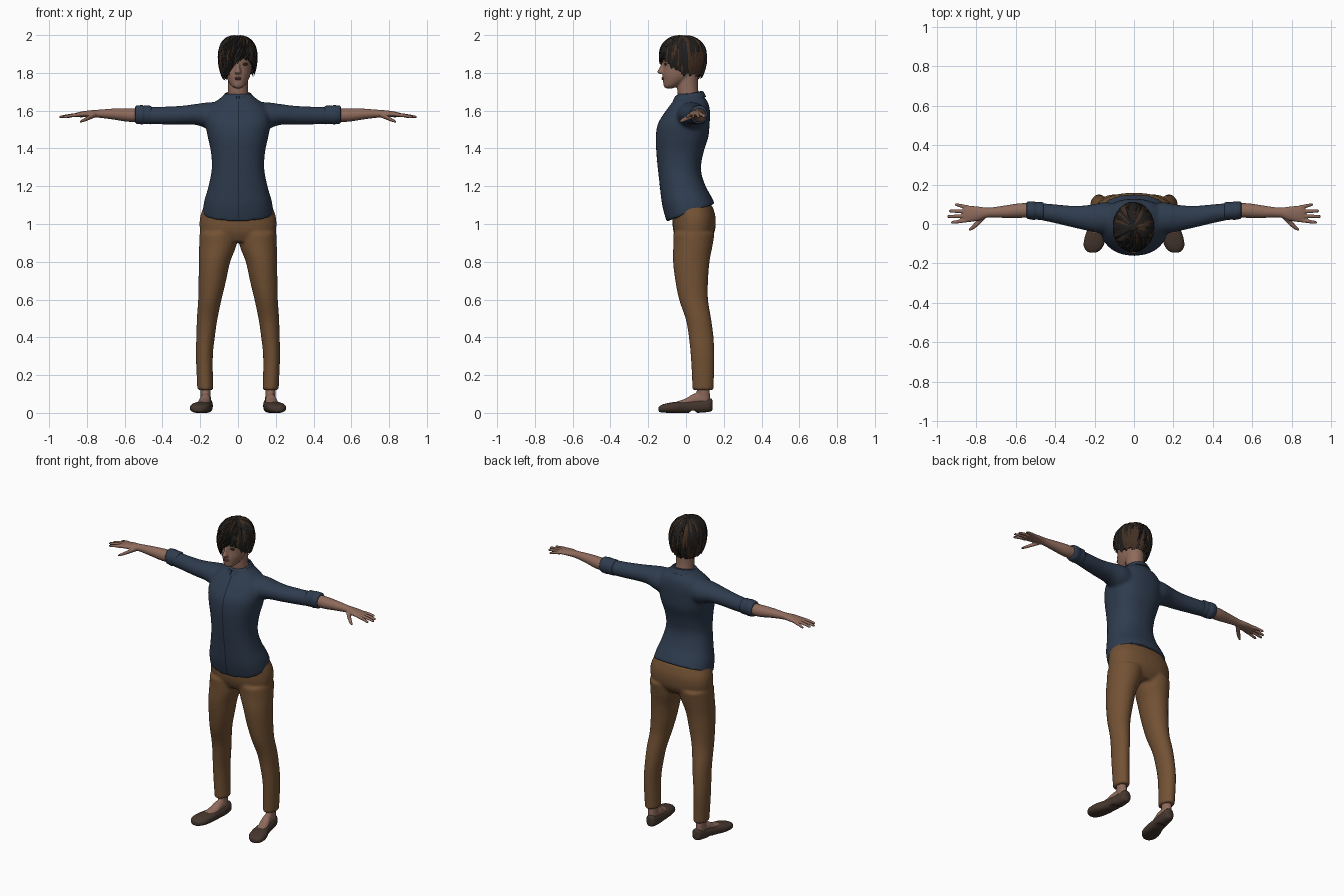
import bpy, bmesh, math, random
from mathutils import Vector, Matrix
from mathutils.bvhtree import BVHTree

if "Cube" in bpy.data.objects:
    bpy.data.objects.remove(bpy.data.objects["Cube"])

random.seed(4)


def mat(name, r, g, b):
    m = bpy.data.materials.new(name)
    m.diffuse_color = (r, g, b, 1)
    m.use_nodes = True
    m.node_tree.nodes["Principled BSDF"].inputs["Base Color"].default_value = m.diffuse_color
    return m


SHIRT = mat("navy cloth", .028, .045, .077)
SEAM = mat("dark seam", .012, .018, .03)
PANTS = mat("brown cloth", .17, .083, .034)
SKIN = mat("skin", .27, .145, .105)
SHOE = mat("shoe leather", .06, .038, .028)
HAIR = mat("dark hair", .014, .013, .012)
STREAK = mat("brown hair", .055, .028, .016)
LIP = mat("lips", .19, .075, .06)
EYE = mat("eye dark", .025, .018, .015)


def loft(bm, axis, secs, side=1, n=24, p=2.0, k=4):
    """Closed tube through sections (t, a, b, ra, rb), smoothly interpolated along an axis."""
    rows = []
    for i in range(len(secs) - 1):
        q = [secs[max(i - 1, 0)], secs[i], secs[i + 1], secs[min(i + 2, len(secs) - 1)]]
        for j in range(k):
            u = j / k
            rows.append([.5 * (2 * b + (c - a) * u + (2 * a - 5 * b + 4 * c - d) * u * u
                               + (3 * b - a - 3 * c + d) * u ** 3) for a, b, c, d in zip(*q)])
    rows.append(secs[-1])
    rings = []
    for t, a, b, ra, rb in rows:
        ring = []
        for j in range(n):
            co, si = math.cos(math.tau * j / n), math.sin(math.tau * j / n)
            u = a + ra * math.copysign(abs(co) ** (2 / p), co)
            v = b + rb * math.copysign(abs(si) ** (2 / p), si)
            x, y, z = {'z': (u, v, t), 'x': (t, u, v), 'y': (u, t, v)}[axis]
            ring.append(bm.verts.new((x * side, y, z)))
        rings.append(ring)
    for r0, r1 in zip(rings, rings[1:]):
        for j in range(n):
            bm.faces.new((r0[j], r0[j - 1], r1[j - 1], r1[j]))
    bm.faces.new(rings[0])
    bm.faces.new(rings[-1])


def finish(name, bm, mats, voxel=0, smooth=0, thick=0, recalc=True):
    """Turn a bmesh into an object; optionally fuse its shells and relax them."""
    if recalc:
        bmesh.ops.recalc_face_normals(bm, faces=bm.faces[:])
    me = bpy.data.meshes.new(name)
    bm.to_mesh(me)
    bm.free()
    ob = bpy.data.objects.new(name, me)
    bpy.context.collection.objects.link(ob)
    if voxel:
        r = ob.modifiers.new("fuse", 'REMESH')
        r.mode, r.voxel_size = 'VOXEL', voxel
    if smooth:
        s = ob.modifiers.new("relax", 'SMOOTH')
        s.factor, s.iterations = .5, smooth
    if thick:
        ob.modifiers.new("cloth", 'SOLIDIFY').thickness = thick
    if ob.modifiers:
        dg = bpy.context.evaluated_depsgraph_get()
        me = bpy.data.meshes.new_from_object(ob.evaluated_get(dg))
        ob.modifiers.clear()
        ob.data = me
    for m in mats:
        ob.data.materials.append(m)
    ob.data.shade_smooth()
    ob.data.set_sharp_from_angle(angle=math.radians(50))
    return ob


def surface_y(ob):
    """Function giving the front surface y at (x, z)."""
    tree = BVHTree.FromPolygons([v.co for v in ob.data.vertices],
                                [tuple(f.vertices) for f in ob.data.polygons])
    def hit(x, z):
        loc = tree.ray_cast(Vector((x, -1, z)), Vector((0, 1, 0)))[0]
        return loc.y if loc else 0
    return hit


# shirt: torso with tilted hem, fused with sleeves
bm = bmesh.new()
loft(bm, 'z', [(1.06, 0, .025, .188, .128), (1.13, 0, .002, .178, .127), (1.2, 0, -.018, .157, .119),
               (1.29, 0, -.035, .139, .114), (1.38, 0, -.032, .143, .125), (1.46, 0, -.021, .16, .139),
               (1.53, 0, -.012, .172, .137), (1.59, 0, .007, .168, .12), (1.635, 0, .02, .137, .1),
               (1.665, 0, .022, .095, .08), (1.69, 0, .018, .068, .066)], n=40, p=2.3)
for v in bm.verts:
    if v.co.z < 1.25:
        v.co.z += (v.co.y - .025) * .37 * (1.25 - v.co.z) / .19
for s in (-1, 1):
    loft(bm, 'x', [(.06, .03, 1.57, .07, .075), (.15, .03, 1.573, .08, .072), (.22, .03, 1.58, .068, .056),
                   (.3, .036, 1.576, .056, .05), (.4, .052, 1.574, .048, .047),
                   (.48, .064, 1.575, .043, .045)], s)
shirt = finish("shirt", bm, [SHIRT], .009, 5)

# rolled cuffs
for s in (-1, 1):
    bm = bmesh.new()
    loft(bm, 'x', [(.458, .064, 1.576, .04, .043), (.464, .065, 1.577, .046, .049),
                   (.5, .067, 1.578, .044, .048), (.504, .067, 1.578, .047, .051),
                   (.538, .07, 1.579, .044, .048), (.544, .07, 1.579, .038, .041)], s, k=2)
    finish("cuff", bm, [SHIRT])

# placket seam following the shirt front
hit = surface_y(shirt)
bm = bmesh.new()
prev = None
for i in range(41):
    z = 1.03 + i * .0155
    pair = [bm.verts.new((x, hit(x, z) - .002, z)) for x in (-.001, .006)]
    if prev:
        bm.faces.new((prev[0], prev[1], pair[1], pair[0]))
    prev = pair
finish("placket_seam", bm, [SEAM], recalc=False)

# folded collar, open at the front with two points
bm = bmesh.new()
prev = None
for i in range(41):
    a = -math.pi / 2 + .1 + (math.tau - .2) * i / 40
    c, s = math.cos(a), math.sin(a)
    tip = max(0, 1 - abs(min(i, 40 - i) - 3) / 4) * .018
    row = [bm.verts.new(q) for q in (
        (.061 * c, .015 + .066 * s, 1.69 + .014 * s),
        (.07 * c, .017 + .075 * s, 1.69 + .012 * s),
        (.088 * c, .02 + (.094 if s < 0 else .086) * s, 1.66 + .014 * s - tip))]
    if prev:
        for j in (0, 1):
            bm.faces.new((prev[j], row[j], row[j + 1], prev[j + 1]))
    prev = row
finish("collar", bm, [SHIRT], thick=.006)

# trousers: hips fused with two legs
bm = bmesh.new()
loft(bm, 'z', [(.905, 0, .038, .15, .08), (.94, 0, .042, .19, .102), (.98, 0, .043, .203, .113),
               (1.04, 0, .042, .2, .114), (1.1, 0, .03, .178, .108)], n=36, p=2.3)
for s in (-1, 1):
    loft(bm, 'z', [(.12, .173, .09, .042, .056), (.3, .178, .088, .045, .063), (.42, .17, .078, .05, .066),
                   (.5, .163, .065, .055, .068), (.6, .149, .04, .062, .077), (.7, .136, .03, .073, .087),
                   (.8, .124, .028, .083, .097), (.88, .108, .036, .098, .104),
                   (.95, .102, .042, .102, .11)], s)
finish("trousers", bm, [PANTS], .009, 4)

for s in (-1, 1):
    # shoe with flat sole
    bm = bmesh.new()
    loft(bm, 'y', [(.14, .163, .042, .012, .026), (.125, .165, .042, .03, .036), (.06, .171, .034, .037, .034),
                   (0, .181, .031, .042, .032), (-.06, .196, .028, .052, .03), (-.11, .205, .025, .05, .024),
                   (-.138, .209, .021, .03, .017), (-.145, .21, .02, .012, .009)], s, p=2.5)
    for v in bm.verts:
        v.co.z = max(v.co.z, .012 if .02 < v.co.y < .055 else 0)
    finish("shoe", bm, [SHOE])
    # bare ankle and instep
    bm = bmesh.new()
    loft(bm, 'z', [(.03, .168, .095, .026, .035), (.09, .171, .092, .027, .035), (.16, .173, .09, .029, .034)], s)
    loft(bm, 'y', [(.11, .167, .06, .022, .025), (.05, .172, .068, .028, .036), (0, .181, .052, .032, .025),
                   (-.05, .192, .043, .03, .017)], s)
    finish("foot", bm, [SKIN], .006, 3)
    # forearm, palm, fingers and thumb
    bm = bmesh.new()
    loft(bm, 'x', [(.5, .07, 1.577, .036, .036), (.58, .068, 1.577, .037, .036), (.66, .062, 1.582, .031, .029),
                   (.74, .058, 1.584, .025, .021), (.79, .053, 1.583, .036, .018),
                   (.84, .051, 1.579, .042, .014), (.865, .052, 1.576, .04, .01)], s)
    for y0, y1, x1 in ((.085, .098, .908), (.063, .066, .938), (.041, .038, .947), (.019, .008, .928)):
        loft(bm, 'x', [(.84, y0, 1.578, .01, .01), ((.84 + x1) / 2, (y0 + y1) / 2, 1.574, .0095, .009),
                       (x1 - .008, y1, 1.567, .008, .007), (x1, y1, 1.566, .004, .004)], s, n=12)
    loft(bm, 'x', [(.755, .04, 1.578, .014, .014), (.79, .008, 1.562, .017, .012),
                   (.82, -.018, 1.548, .013, .009), (.838, -.029, 1.541, .005, .005)], s, n=12)
    finish("forearm_and_hand", bm, [SKIN], .004, 3)

# head, nose and neck
bm = bmesh.new()
loft(bm, 'z', [(1.718, 0, -.088, .014, .018), (1.73, 0, -.08, .034, .038), (1.76, 0, -.052, .054, .07),
               (1.79, 0, -.035, .066, .089), (1.83, 0, -.02, .073, .1), (1.87, 0, -.015, .077, .107),
               (1.92, 0, -.015, .077, .1), (1.96, 0, -.015, .06, .08), (1.985, 0, -.015, .03, .04)])
loft(bm, 'z', [(1.65, 0, .02, .058, .057), (1.7, 0, .01, .054, .056), (1.75, 0, .008, .053, .055),
               (1.8, 0, .01, .055, .055)])
loft(bm, 'z', [(1.855, 0, -.116, .008, .012), (1.825, 0, -.124, .011, .018), (1.805, 0, -.13, .017, .023),
               (1.795, 0, -.125, .014, .016)], n=14)
head = finish("head", bm, [SKIN], .005, 4)

# eyes and lips
hit = surface_y(head)
for name, x, z, size, m in (("eye", -.034, 1.846, (.017, .006, .007), EYE), ("eye", .034, 1.846, (.017, .006, .007), EYE),
                            ("upper_lip", 0, 1.774, (.02, .006, .004), LIP), ("lower_lip", 0, 1.767, (.017, .007, .005), LIP)):
    bm = bmesh.new()
    bmesh.ops.create_uvsphere(bm, u_segments=16, v_segments=10, radius=1,
                              matrix=Matrix.Translation((x, hit(x, z), z)) @ Matrix.Diagonal((*size, 1)))
    finish(name, bm, [m])


def hair_edge(a):
    """Height of the lower hair edge around the head; the fringe rises off centre."""
    return 1.785 + .012 * math.cos(a) + .088 * max(0, math.cos(a + math.radians(70))) ** 3


def hair_point(a, t, grow=1.0):
    phi = t * math.pi / 2
    zb = hair_edge(a)
    z = 1.995 - (1.995 - zb) * (1 - math.cos(phi)) if t <= 1 else zb - (t - 1) * .15
    h = (z - 1.88) / .115
    f = max(0, 1 - abs(h) ** 2.3) ** (1 / 2.3) if h > 0 else 1 - .25 * h * h
    return Vector((-.003 + .101 * f * grow * math.cos(a), -.016 + .122 * f * grow * math.sin(a),
                   1.88 + (z - 1.88) * (grow if h > 0 else 1)))


# hair cap
bm = bmesh.new()
rings = [[bm.verts.new(hair_point(math.tau * j / 40, max(i, .2) / 12)) for j in range(40)] for i in range(13)]
for r0, r1 in zip(rings, rings[1:]):
    for j in range(40):
        bm.faces.new((r0[j - 1], r1[j - 1], r1[j], r0[j]))
bm.faces.new(rings[0])
finish("hair_cap", bm, [HAIR], thick=.008)

# layered locks, swept sideways over the forehead
bm = bmesh.new()
for i in range(260):
    a0 = random.uniform(0, math.tau)
    front = max(0, -math.sin(a0))
    t0 = random.choice((.05, .25, .45, .6))
    t1 = min(t0 + random.uniform(.4, .65), random.uniform(1.0, 1.12))
    sweep = random.uniform(-.25, .25) - .35 * front
    wide = random.uniform(.008, .015)
    lift = random.uniform(1.01, 1.05)
    idx = int(random.random() < .42 - .3 * front)
    prev = None
    for j in range(7):
        u = j / 6
        a, t = a0 + sweep * u * u, t0 + (t1 - t0) * u
        w = wide * (math.sin(math.pi * (.15 + .8 * u)) + .1)
        mid = hair_point(a, t, lift + .02 * math.sin(math.pi * u))
        r = max(.03, math.hypot(mid.x, mid.y))
        row = [bm.verts.new(q) for q in (hair_point(a - w / r, t, lift - .02), mid, hair_point(a + w / r, t, lift - .02))]
        if prev:
            for k in (0, 1):
                f = bm.faces.new((prev[k], row[k], row[k + 1], prev[k + 1]))
                f.material_index = idx
        prev = row
finish("hair_locks", bm, [HAIR, STREAK], recalc=False)
